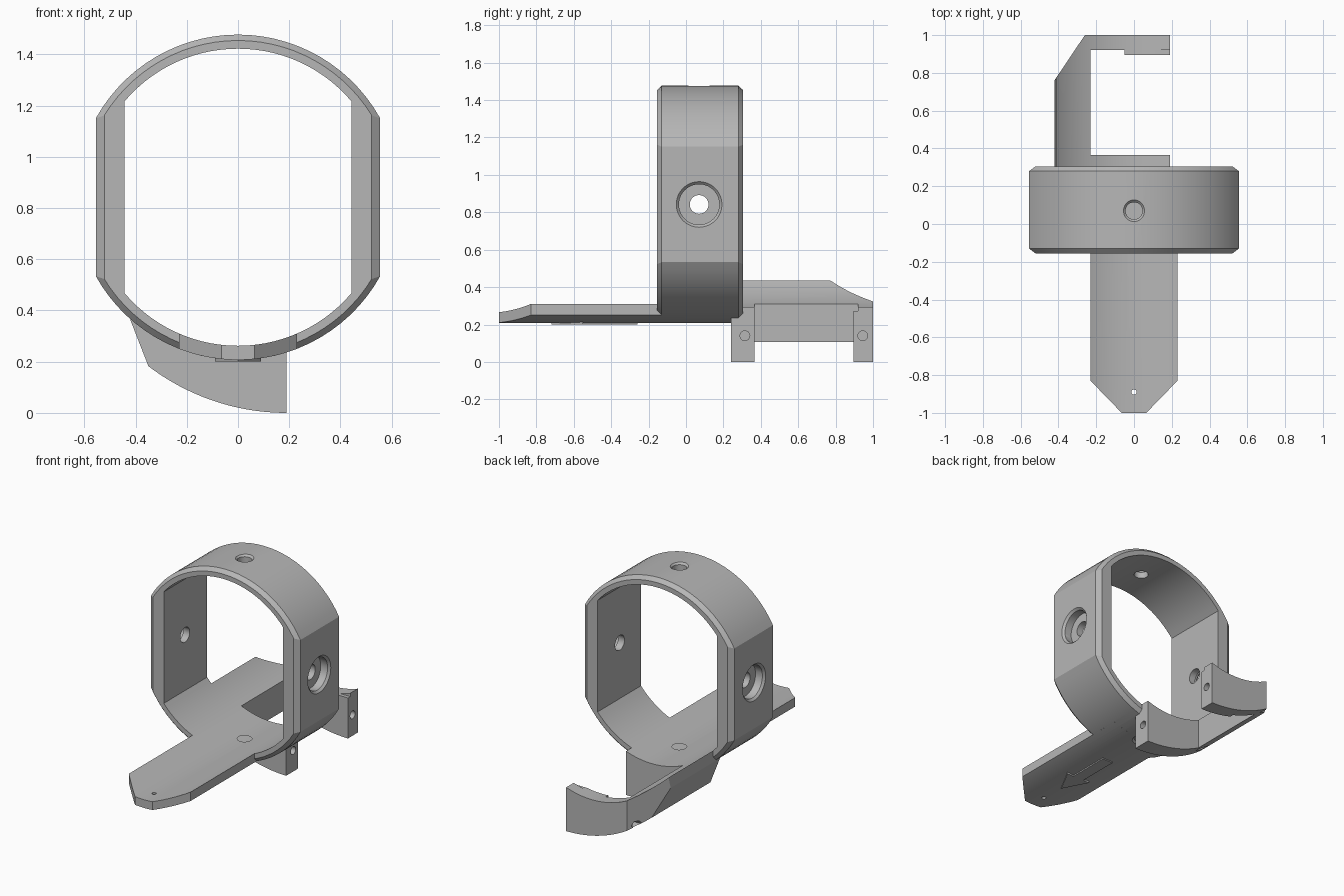
import bpy, bmesh, math
from mathutils import Matrix

if "Cube" in bpy.data.objects:
    bpy.data.objects.remove(bpy.data.objects["Cube"], do_unlink=True)

CZ, HOLE_Y = 0.842, 0.07          # ring axis height, hole station along y
R_OUT, R_IN = 0.635, 0.58
FLAT_OUT, FLAT_IN = 0.555, 0.443

grey = bpy.data.materials.new("plain_grey")
grey.use_nodes = True
grey.diffuse_color = (0.47, 0.47, 0.47, 1)
grey.node_tree.nodes["Principled BSDF"].inputs["Base Color"].default_value = grey.diffuse_color


def finish(name, bm):
    bmesh.ops.recalc_face_normals(bm, faces=bm.faces[:])
    me = bpy.data.meshes.new(name)
    bm.to_mesh(me)
    bm.free()
    me.materials.append(grey)
    ob = bpy.data.objects.new(name, me)
    bpy.context.collection.objects.link(ob)
    return ob


def loft(name, rings):
    """Closed solid through matching rings of 3D points."""
    bm = bmesh.new()
    loops = [[bm.verts.new(p) for p in ring] for ring in rings]
    n = len(loops[0])
    for a, b in zip(loops, loops[1:]):
        for i in range(n):
            j = (i + 1) % n
            bm.faces.new((a[i], a[j], b[j], b[i]))
    bm.faces.new(loops[0])
    bm.faces.new(loops[-1])
    return finish(name, bm)


def along_y(name, section, y0, y1):
    return loft(name, [[(x, y, z) for x, z in section] for y in (y0, y1)])


def along_z(name, plan, z0, z1):
    return loft(name, [[(x, y, z) for x, y in plan] for z in (z0, z1)])


def cylinder(centre, r1, r2, length, axis, sides=32):
    turn = Matrix.Rotation(math.pi / 2, 4, "Y") if axis == "x" else Matrix()
    bm = bmesh.new()
    bmesh.ops.create_cone(bm, cap_ends=True, segments=sides, radius1=r1, radius2=r2,
                          depth=length, matrix=Matrix.Translation(centre) @ turn)
    return finish("cutter", bm)


def combine(target, tool, operation):
    mod = target.modifiers.new("combine", "BOOLEAN")
    mod.object, mod.operation, mod.solver = tool, operation, "EXACT"
    bpy.context.view_layer.objects.active = target
    bpy.ops.object.modifier_apply(modifier=mod.name)
    bpy.data.objects.remove(tool, do_unlink=True)


def arc(cx, cz, r, a0, a1, n=28):
    return [(cx + r * math.cos(a0 + (a1 - a0) * i / n),
             cz + r * math.sin(a0 + (a1 - a0) * i / n)) for i in range(n + 1)]


def flatted_circle(r, flat):
    a = math.acos(flat / r)
    return arc(0, CZ, r, a, math.pi - a) + arc(0, CZ, r, math.pi + a, 2 * math.pi - a)


# Ring: circle with two side flats and chamfered rims
full, small = flatted_circle(R_OUT, FLAT_OUT), flatted_circle(0.612, 0.522)
stations = [(small, -0.155), (full, -0.13), (full, 0.28), (small, 0.305)]
body = loft("ring_frame", [[(x, y, z) for x, z in s] for s, y in stations])

# Tongue: curved underside trimmed to a blunt point
half = math.asin(0.25 / R_OUT)
under = arc(0, CZ, R_OUT, -math.pi / 2 - half, -math.pi / 2 + half, 20)
tongue = along_y("tongue", under + [(0.25, 0.5), (-0.25, 0.5)], -1.05, 0.1)
plan = [(-0.23, 0.08), (-0.23, -0.83), (-0.065, -1), (0.065, -1), (0.23, -0.83), (0.23, 0.08)]
combine(tongue, along_z("tongue_plan", plan, 0.1, 0.6), "INTERSECT")
combine(body, tongue, "UNION")

# Rear arm: C-shaped plan with a rounded underside
sweep = math.asin(0.54 / 0.89)
belly = arc(0.19, 0.89, 0.89, -math.pi / 2 - sweep, -math.pi / 2, 24)
arm = along_y("rear_arm", [(-0.405, 0.5), (-0.42, 0.362)] + belly + [(0.19, 0.5)], 0.2, 1.05)
plan = [(-0.45, 0.24), (0.25, 0.24), (0.25, 0.365), (-0.23, 0.365), (-0.23, 0.92),
        (-0.05, 0.92), (-0.05, 0.895), (0.25, 0.895), (0.25, 1), (-0.26, 1),
        (-0.42, 0.762), (-0.45, 0.717)]
combine(arm, along_z("arm_plan", plan, -0.1, 0.6), "INTERSECT")
# Step along the inner top edge of the rear hook
step = [(-0.1, 0.85), (0.25, 0.85), (0.25, 0.92), (-0.1, 0.92)]
combine(arm, along_z("step_cutter", step, 0.272, 0.6), "DIFFERENCE")
combine(body, arm, "UNION")

# Bore through ring, tongue and arm
combine(body, along_y("bore_cutter", flatted_circle(R_IN, FLAT_IN), -1.2, 1.2), "DIFFERENCE")

# Side holes with counterbores and bevelled mouths
combine(body, cylinder((0, HOLE_Y, CZ), 0.05, 0.05, 1.4, "x"), "DIFFERENCE")
for s in (-1, 1):
    combine(body, cylinder((s * 0.55, HOLE_Y, CZ), 0.108, 0.108, 0.12, "x", 48), "DIFFERENCE")
    mouth = (0.108, 0.136) if s > 0 else (0.136, 0.108)
    combine(body, cylinder((s * 0.555, HOLE_Y, CZ), *mouth, 0.028, "x", 48), "DIFFERENCE")

# Top and bottom holes with countersinks
combine(body, cylinder((0, HOLE_Y, CZ), 0.045, 0.045, 1.5, "z"), "DIFFERENCE")
for s in (-1, 1):
    sink = (0.045, 0.071) if s > 0 else (0.071, 0.045)
    combine(body, cylinder((0, HOLE_Y, CZ + s * R_OUT), *sink, 0.026, "z"), "DIFFERENCE")

# Pin hole in the tongue tip
combine(body, cylinder((0, -0.89, 0.24), 0.014, 0.014, 0.2, "z", 12), "DIFFERENCE")

# Blind screw holes and nut pockets in the two hooks
for y in (0.315, 0.945):
    combine(body, cylinder((0.12, y, 0.14), 0.026, 0.026, 0.2, "x", 24), "DIFFERENCE")
    combine(body, cylinder((-0.32, y, 0.15), 0.03, 0.03, 0.14, "x", 6), "DIFFERENCE")

# Raised arrow under the tongue
outline = [(0, -0.72), (0.09, -0.55), (0.04, -0.55), (0.04, -0.26),
           (-0.04, -0.26), (-0.04, -0.55), (-0.09, -0.55)]
arrow = along_z("direction_arrow", outline, 0.2, 0.23)

# Smooth curves, crisp edges
for ob in (body, arrow):
    bpy.ops.object.select_all(action="DESELECT")
    ob.select_set(True)
    bpy.context.view_layer.objects.active = ob
    bpy.ops.object.shade_smooth_by_angle(angle=math.radians(20))
